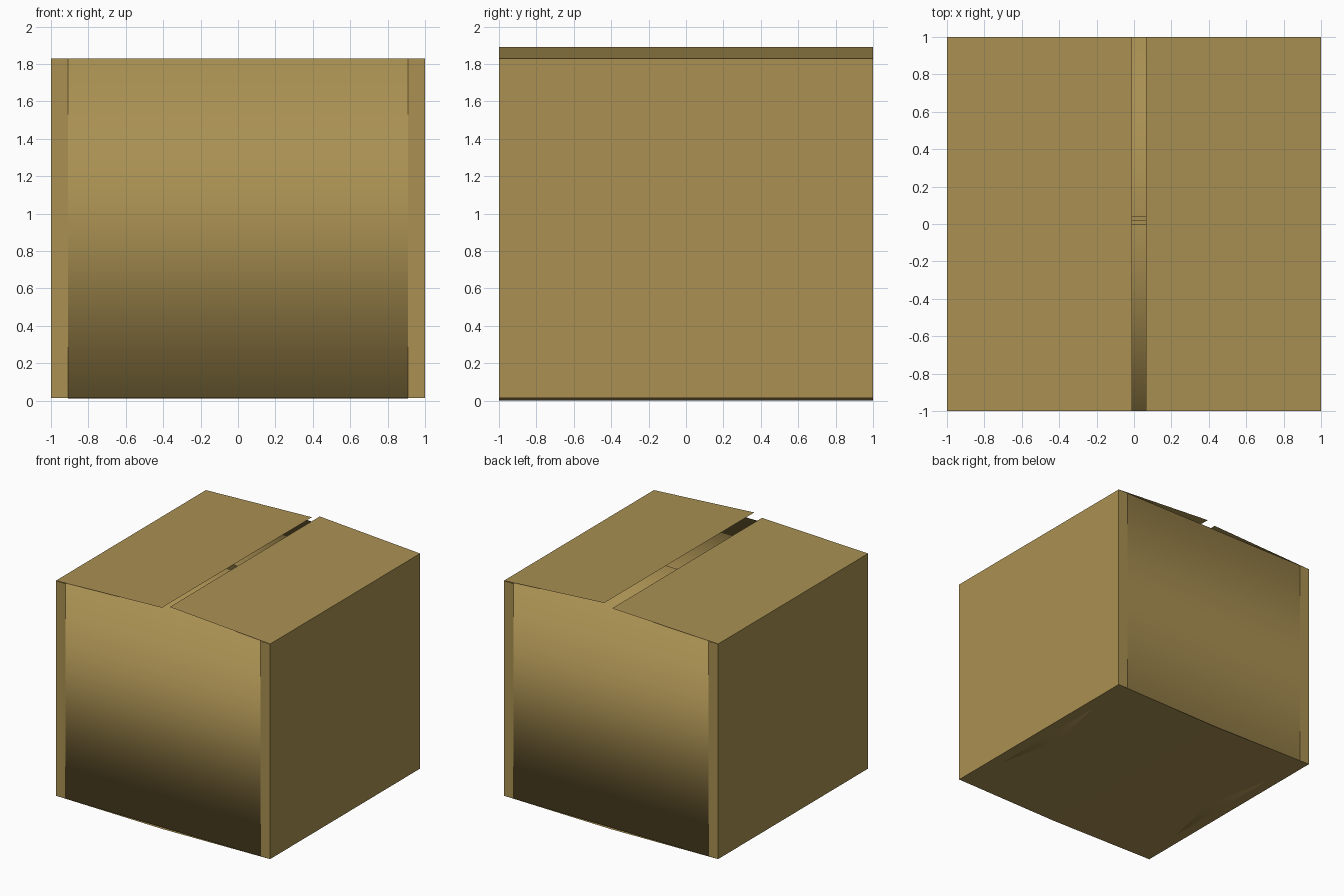
import bpy

if "Cube" in bpy.data.objects:
    bpy.data.objects.remove(bpy.data.objects["Cube"])

card = bpy.data.materials.new("cardboard")
card.diffuse_color = (0.40, 0.28, 0.085, 1)
card.use_nodes = True
card.node_tree.nodes["Principled BSDF"].inputs["Base Color"].default_value = card.diffuse_color

TOP, BASE, INNER = 1.83, 0.015, 0.91


def sheet(name, rows, smooth=False):
    """Folded card sheet: consecutive rows of points joined by quads."""
    n = len(rows[0])
    verts = [p for row in rows for p in row]
    faces = [(r * n + i, r * n + i + 1, (r + 1) * n + i + 1, (r + 1) * n + i)
             for r in range(len(rows) - 1) for i in range(n - 1)]
    mesh = bpy.data.meshes.new(name)
    mesh.from_pydata(verts, [], faces)
    mesh.materials.append(card)
    for p in mesh.polygons:
        p.use_smooth = smooth
    mesh.update()
    ob = bpy.data.objects.new(name, mesh)
    bpy.context.collection.objects.link(ob)
    return ob


# side walls, each with its outer top and bottom flap (folded across x)
for name, s, end_x, end_z in (("left_side", -1, -0.01, 1.866),
                              ("right_side", 1, 0.063, 1.892)):
    profile = [(0.0, 0.0), (s, BASE), (s, TOP), (end_x, end_z)]
    sheet(name, [[(x, -s, z), (x, s, z)] for x, z in profile])

# front and back walls: smooth centre panel running into inner flaps,
# plus flat strips next to the corners
for name, s, top_end, low_end in (("front", -1, (-0.0, 1.79), (-0.02, 0.012)),
                                  ("back", 1, (0.04, 1.815), (0.02, 0.012))):
    profile = [low_end, (s, BASE), (s, TOP), top_end]
    sheet(name + "_panel",
          [[(s * INNER, y, z), (-s * INNER, y, z)] for y, z in profile], True)
    for side, a, b in (("left", -1, -INNER), ("right", INNER, 1)):
        x0, x1 = (a, b) if s > 0 else (b, a)
        sheet(f"{name}_{side}_strip",
              [[(x1, s, z), (x0, s, z)] for z in (BASE, TOP)])
